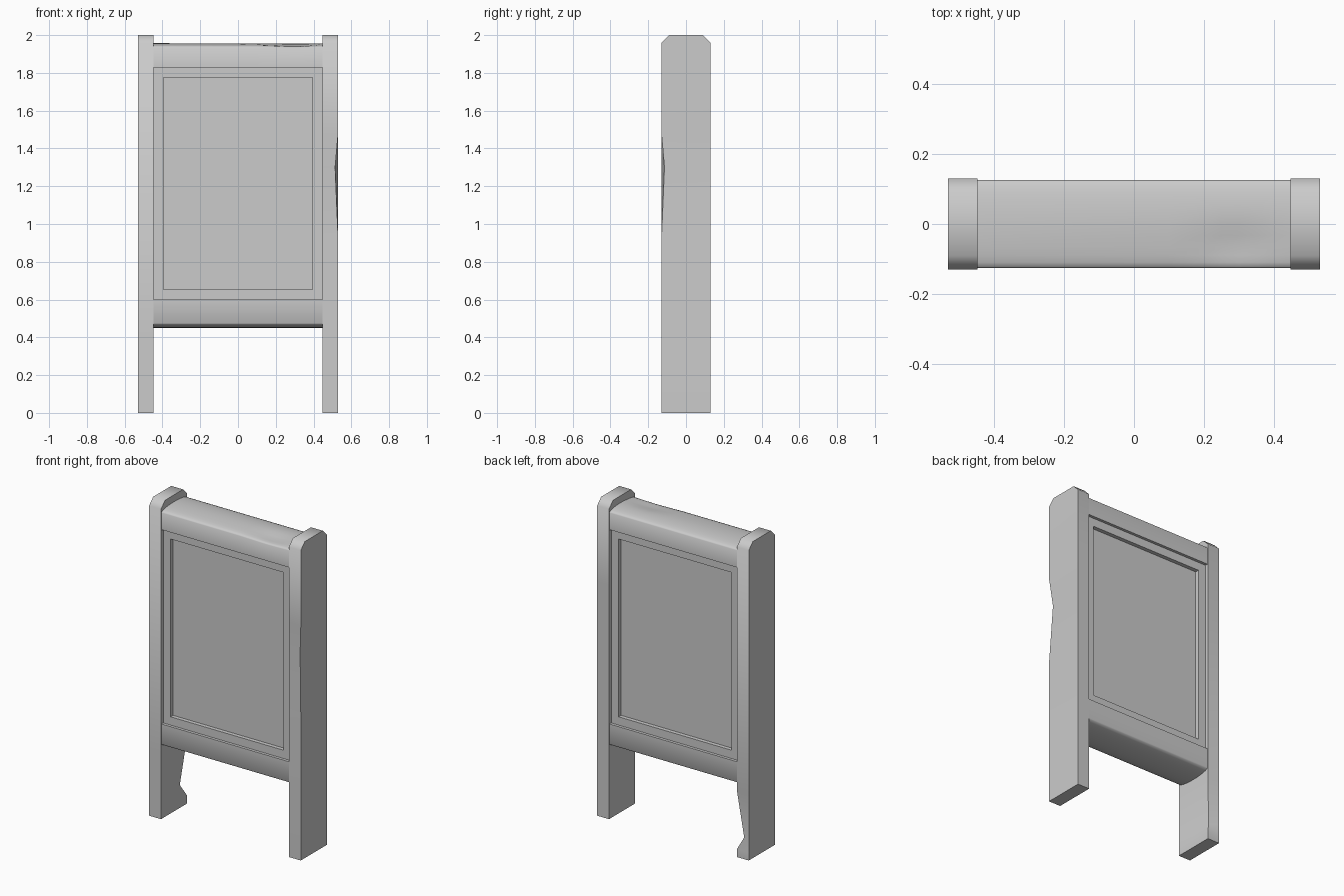
import bpy, bmesh, math
from mathutils import Vector

if "Cube" in bpy.data.objects:
    bpy.data.objects.remove(bpy.data.objects["Cube"])

grey = bpy.data.materials.new("plain_grey")
grey.use_nodes = True
colour = (0.6, 0.6, 0.6, 1)
grey.diffuse_color = colour
grey.node_tree.nodes["Principled BSDF"].inputs["Base Color"].default_value = colour

INNER, OUTER, DEPTH = 0.447, 0.53, 0.13


def finish(bm, name, angle):
    bmesh.ops.recalc_face_normals(bm, faces=bm.faces)
    mesh = bpy.data.meshes.new(name)
    bm.to_mesh(mesh)
    bm.free()
    mesh.materials.append(grey)
    obj = bpy.data.objects.new(name, mesh)
    bpy.context.collection.objects.link(obj)
    bpy.ops.object.select_all(action='DESELECT')
    obj.select_set(True)
    bpy.context.view_layer.objects.active = obj
    bpy.ops.object.shade_smooth_by_angle(angle=math.radians(angle))
    return obj


def extrude_profile(profile, x0, x1):
    """Sweep a closed (y, z) outline along x."""
    bm = bmesh.new()
    face = bm.faces.new([bm.verts.new((x0, y, z)) for y, z in profile])
    out = bmesh.ops.extrude_face_region(bm, geom=[face])
    moved = [v for v in out["geom"] if isinstance(v, bmesh.types.BMVert)]
    bmesh.ops.translate(bm, verts=moved, vec=(x1 - x0, 0, 0))
    return bm


def slice_at(bm, axis, positions):
    normal = Vector([float(i == axis) for i in range(3)])
    for p in positions:
        geom = bm.verts[:] + bm.edges[:] + bm.faces[:]
        bmesh.ops.bisect_plane(bm, geom=geom, plane_co=normal * p, plane_no=normal)


def post(name, x0, x1, corner, heights, push):
    """Chamfered upright with one worn corner; the middle height is pushed in."""
    outline = [(-DEPTH, 0), (DEPTH, 0), (DEPTH, 1.96), (0.09, 2), (-0.09, 2), (-DEPTH, 1.96)]
    bm = extrude_profile(outline, x0, x1)
    slice_at(bm, 2, heights)
    worn = Vector((*corner, heights[1]))
    for v in bm.verts:
        if (v.co - worn).length < 0.001:
            v.co += Vector((*push, 0))
    finish(bm, name, 50)


# Uprights
post("left_post", INNER, OUTER, (OUTER, -DEPTH), (0.92, 1.3, 1.48), (-0.016, 0.016))
post("right_post", -OUTER, -INNER, (-INNER, DEPTH), (0.05, 0.12, 0.42), (-0.03, -0.03))


def rail(name, flat_z, edge_z, crown_z):
    """Cross rail with one flat side and one softly crowned side."""
    half = DEPTH - 0.004
    arc = [math.pi * i / 12 for i in range(13)]
    outline = [(half, flat_z), (-half, flat_z)]
    outline += [(-half * math.cos(a), edge_z + (crown_z - edge_z) * math.sin(a)) for a in arc]
    return extrude_profile(outline, -INNER, INNER)


# Top rail with a shallow worn hollow near one front corner
top = rail("top_rail", 1.828, 1.935, 1.957)
slice_at(top, 0, [0.1, 0.2, 0.25, 0.3, 0.35, 0.4])
for v in top.verts:
    if v.co.z > 1.93:
        spread = ((v.co.x - 0.29) / 0.13) ** 2 + ((v.co.y + 0.06) / 0.06) ** 2
        v.co.z -= 0.013 * math.exp(-spread)
finish(top, "top_rail", 60)

# Bottom rail
finish(rail("bottom_rail", 0.6, 0.475, 0.45), "bottom_rail", 60)

# Framed board, with the centre panel sunk on both faces
board = bmesh.new()
bmesh.ops.create_cube(board, size=1)
for v in board.verts:
    v.co = Vector((v.co.x * 2 * INNER, v.co.y * 0.216, 1.214 + v.co.z * 1.228))
board.faces.ensure_lookup_table()
for face in [f for f in board.faces if abs(f.normal.y) > 0.9]:
    bmesh.ops.inset_individual(board, faces=[face], thickness=0.074)
    inward = -0.025 * face.normal
    rim = bmesh.ops.extrude_face_region(board, geom=[face])
    sunk = [v for v in rim["geom"] if isinstance(v, bmesh.types.BMVert)]
    bmesh.ops.translate(board, verts=sunk, vec=inward)
    if face.is_valid:
        board.faces.remove(face)
finish(board, "framed_board", 30)
